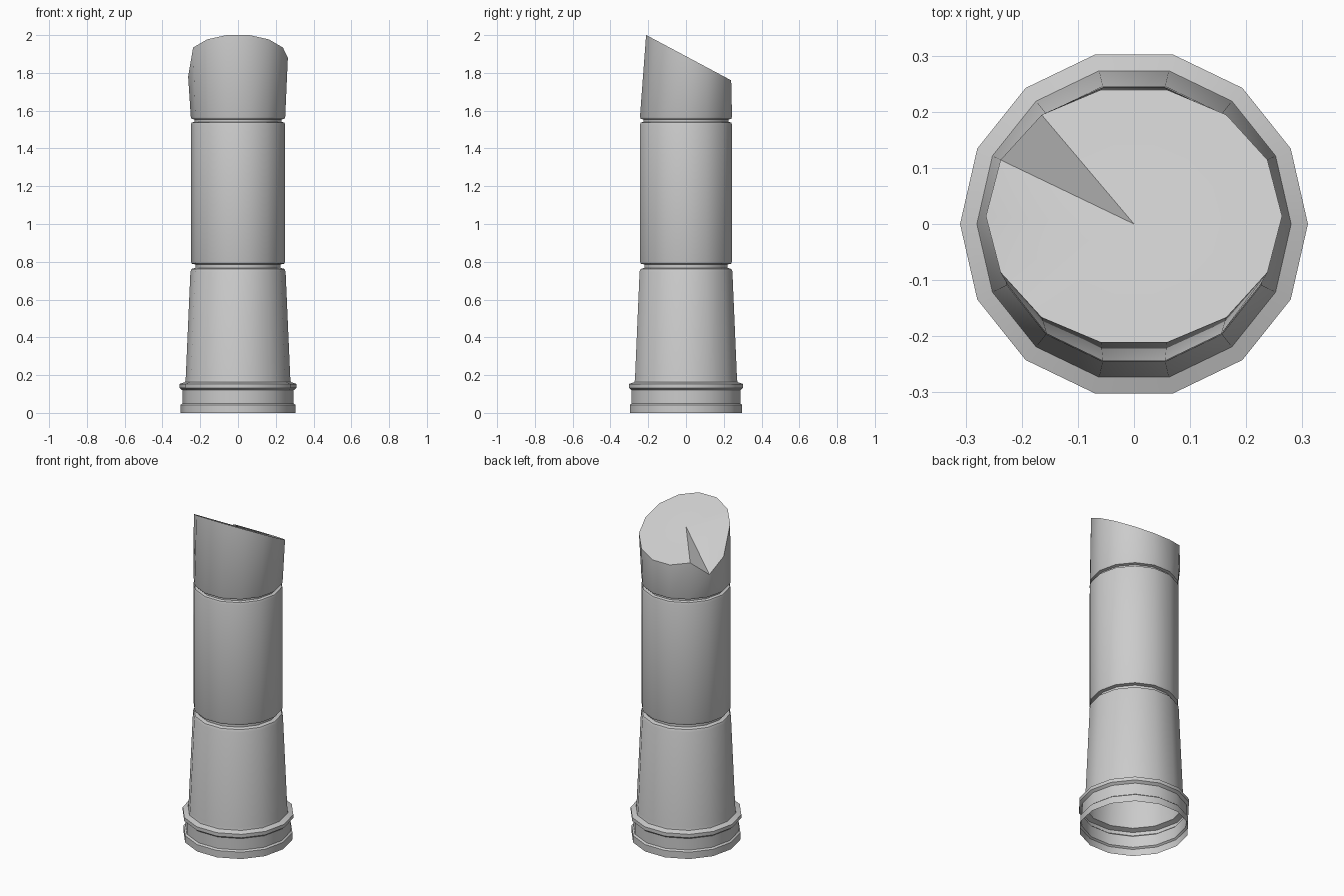
import bpy, bmesh
from math import cos, sin, tau

if "Cube" in bpy.data.objects:
    bpy.data.objects.remove(bpy.data.objects["Cube"])

N = 14  # sides of the post


def finish(name, bm):
    mesh = bpy.data.meshes.new(name)
    bmesh.ops.recalc_face_normals(bm, faces=bm.faces)
    bm.to_mesh(mesh)
    bm.free()
    ob = bpy.data.objects.new(name, mesh)
    bpy.context.collection.objects.link(ob)
    bpy.ops.object.select_all(action='DESELECT')
    ob.select_set(True)
    bpy.context.view_layer.objects.active = ob
    bpy.ops.object.shade_smooth_by_angle(angle=0.52)
    return ob


def ring(bm, r, z):
    return [bm.verts.new((r * cos(tau * i / N), r * sin(tau * i / N), z)) for i in range(N)]


def bridge(bm, a, b):
    for i in range(N):
        j = (i + 1) % N
        bm.faces.new((a[i], a[j], b[j], b[i]))


# Hollow post: stepped base, tapered lower tube, straight tube, two grooves
profile = [(.305, 0), (.305, .042), (.295, .05), (.295, .12), (.31, .132),
           (.31, .153), (.28, .163), (.277, .18), (.252, .748), (.246, .762),
           (.226, .768), (.226, .786), (.246, .79), (.25, .803),
           (.25, 1.525), (.246, 1.537), (.23, 1.541), (.23, 1.553),
           (.246, 1.557), (.25, 1.567)]
bm = bmesh.new()
rings = [ring(bm, r, z) for r, z in profile]
for a, b in zip(rings, rings[1:]):
    bridge(bm, a, b)

# Slanted oval head, with the rim dipping into a notch at the back left
dips = {6: .125, 7: .10}
top = []
for i in range(N):
    x, y = .264 * cos(tau * i / N), .014 + .231 * sin(tau * i / N)
    top.append(bm.verts.new((x, y, 1.888 - .533 * y - dips.get(i, 0))))
bridge(bm, rings[-1], top)

# Cap fan around the centre point
centre = bm.verts.new((0, 0, 1.888))
for i in range(N):
    bm.faces.new((top[i], top[(i + 1) % N], centre))

finish("slanted_post", bm)
